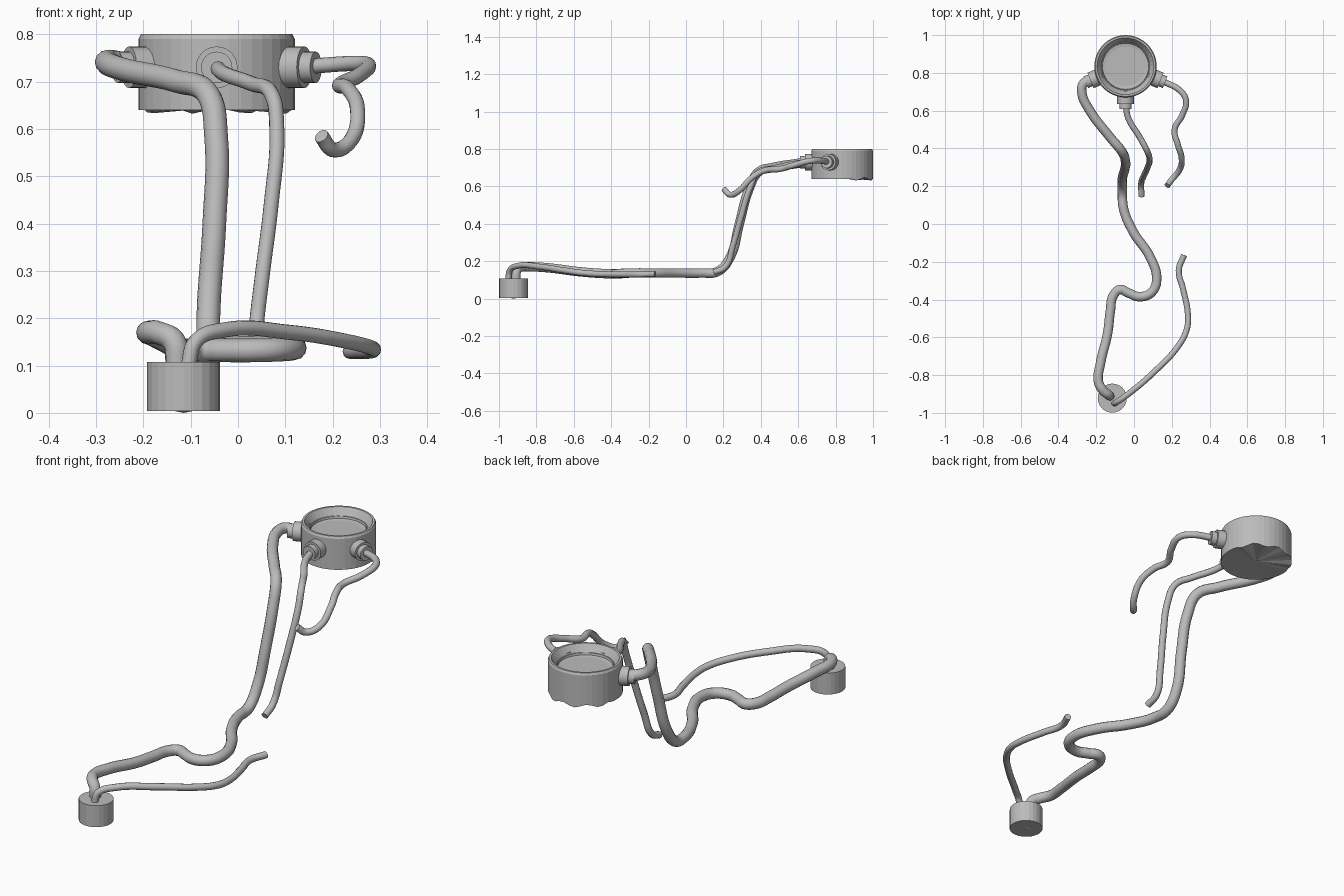
import bpy, bmesh, math
from mathutils import Vector

cube = bpy.data.objects.get("Cube")
if cube:
    bpy.data.objects.remove(cube)

grey = bpy.data.materials.new("plain grey")
grey.use_nodes = True
grey.diffuse_color = (0.5, 0.5, 0.5, 1)
grey.node_tree.nodes["Principled BSDF"].inputs["Base Color"].default_value = (0.5, 0.5, 0.5, 1)


def lathe(name, profile, sides, location, direction=(0, 0, 1), smooth=None):
    """Revolve (radius, height) pairs about a direction; ends close on the axis."""
    bm = bmesh.new()
    rings = []
    for r, h in profile:
        if r == 0:
            rings.append([bm.verts.new((0, 0, h))] * sides)
        else:
            rings.append([bm.verts.new((r * math.cos(a), r * math.sin(a), h))
                          for a in (math.tau * i / sides for i in range(sides))])
    for low, high in zip(rings, rings[1:]):
        for i in range(sides):
            j = (i + 1) % sides
            quad = dict.fromkeys((low[i], low[j], high[j], high[i]))
            bm.faces.new(list(quad))
    bmesh.ops.recalc_face_normals(bm, faces=bm.faces)
    mesh = bpy.data.meshes.new(name)
    bm.to_mesh(mesh)
    bm.free()
    mesh.materials.append(grey)
    ob = bpy.data.objects.new(name, mesh)
    bpy.context.collection.objects.link(ob)
    ob.location = location
    ob.rotation_euler = Vector(direction).to_track_quat('Z', 'Y').to_euler()
    if smooth:
        select(ob)
        bpy.ops.object.shade_smooth_by_angle(angle=math.radians(smooth))
    return ob


def select(ob):
    bpy.ops.object.select_all(action='DESELECT')
    ob.select_set(True)
    bpy.context.view_layer.objects.active = ob


def tube(name, radius, points):
    """Round hose flowing through the points, with flat closed ends."""
    curve = bpy.data.curves.new(name, 'CURVE')
    curve.dimensions = '3D'
    curve.bevel_depth = radius
    curve.bevel_resolution = 4
    curve.resolution_u = 8
    curve.use_fill_caps = True
    spline = curve.splines.new('BEZIER')
    spline.bezier_points.add(len(points) - 1)
    for bp, p in zip(spline.bezier_points, points):
        bp.co = p
        bp.handle_left_type = bp.handle_right_type = 'AUTO'
    curve.materials.append(grey)
    ob = bpy.data.objects.new(name, curve)
    bpy.context.collection.objects.link(ob)
    select(ob)
    bpy.ops.object.convert(target='MESH')
    bpy.ops.object.shade_smooth_by_angle(angle=math.radians(40))


# Upper drum with a dished top and a scalloped lower edge at the front
cx, cy = -0.045, 0.835
drum = lathe("drum", [(0, 0.645), (0.165, 0.64), (0.165, 0.79), (0.16, 0.8), (0.15, 0.8),
                      (0.128, 0.766), (0.124, 0.766), (0.122, 0.756), (0.105, 0.753), (0, 0.753)],
             40, (cx, cy, 0))
for v in drum.data.vertices:
    if 0.63 < v.co.z < 0.642 and v.co.y < -0.04:
        v.co.z += 0.008 * math.sin(9 * math.atan2(v.co.x, -v.co.y) + 2)

# Three stepped ports around the front half of the drum
for name, degrees in (("right_port", 202), ("front_port", 270), ("left_port", -22)):
    a = math.radians(degrees)
    lathe(name, [(0, 0.13), (0.044, 0.13), (0.044, 0.2), (0.033, 0.2), (0.033, 0.226), (0, 0.226)],
          24, (cx, cy, 0.73), (math.cos(a), math.sin(a), 0), 40)

# Lower base
lathe("base", [(0, 0), (0.02, 0.004), (0.077, 0.004), (0.077, 0.108), (0, 0.108)], 24, (-0.115, -0.922, 0))

# Hoses
tube("main_hose", 0.025, [
    (-0.23, 0.765, 0.735), (-0.27, 0.74, 0.742), (-0.275, 0.69, 0.738), (-0.24, 0.61, 0.725),
    (-0.127, 0.46, 0.7), (-0.065, 0.385, 0.675), (-0.046, 0.335, 0.58), (-0.05, 0.285, 0.4),
    (-0.062, 0.235, 0.22), (-0.062, 0.17, 0.145), (-0.055, 0.08, 0.137), (-0.005, -0.04, 0.137),
    (0.085, -0.175, 0.137), (0.12, -0.29, 0.137), (0.095, -0.36, 0.134), (0.03, -0.385, 0.132),
    (-0.03, -0.365, 0.132), (-0.075, -0.348, 0.132), (-0.11, -0.38, 0.132), (-0.125, -0.46, 0.135),
    (-0.14, -0.58, 0.145), (-0.178, -0.74, 0.165), (-0.188, -0.835, 0.17), (-0.165, -0.88, 0.168),
    (-0.135, -0.905, 0.15), (-0.128, -0.91, 0.1)])
tube("front_hose", 0.016, [
    (-0.045, 0.63, 0.73), (-0.03, 0.56, 0.717), (0.03, 0.46, 0.695), (0.07, 0.385, 0.675),
    (0.082, 0.345, 0.6), (0.07, 0.295, 0.44), (0.05, 0.25, 0.28), (0.038, 0.21, 0.17),
    (0.04, 0.148, 0.14)])
tube("left_hose", 0.016, [
    (0.15, 0.757, 0.732), (0.245, 0.705, 0.738), (0.275, 0.655, 0.735), (0.255, 0.575, 0.713),
    (0.215, 0.5, 0.693), (0.232, 0.42, 0.685), (0.252, 0.35, 0.645), (0.24, 0.285, 0.578),
    (0.2, 0.235, 0.556), (0.176, 0.203, 0.585)])
tube("base_hose", 0.016, [
    (-0.105, -0.95, 0.1), (-0.09, -0.942, 0.15), (-0.03, -0.9, 0.175), (0.11, -0.78, 0.17),
    (0.235, -0.645, 0.15), (0.28, -0.555, 0.138), (0.285, -0.475, 0.132), (0.26, -0.345, 0.13),
    (0.237, -0.245, 0.13), (0.265, -0.165, 0.132)])
